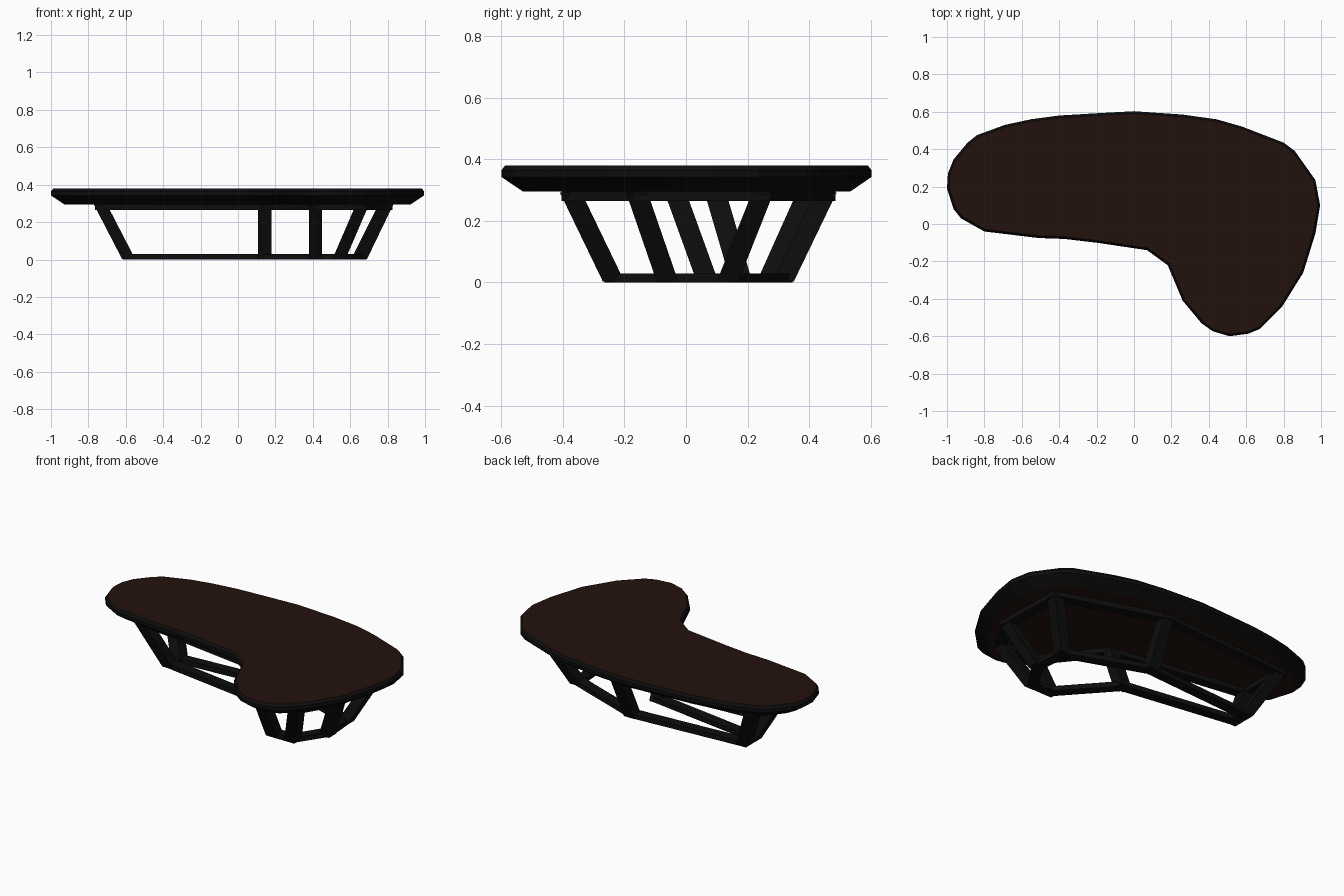
import bpy, bmesh
from mathutils import Vector

if "Cube" in bpy.data.objects:
    bpy.data.objects.remove(bpy.data.objects["Cube"])


def material(name, rgb):
    m = bpy.data.materials.new(name)
    m.diffuse_color = (*rgb, 1)
    m.use_nodes = True
    m.node_tree.nodes["Principled BSDF"].inputs["Base Color"].default_value = m.diffuse_color
    return m


black = material("black_metal", (0.004, 0.004, 0.004))
brown = material("dark_wood", (0.016, 0.006, 0.004))


def finish(name, bm, mats):
    bmesh.ops.recalc_face_normals(bm, faces=bm.faces)
    me = bpy.data.meshes.new(name)
    bm.to_mesh(me)
    bm.free()
    for m in mats:
        me.materials.append(m)
    ob = bpy.data.objects.new(name, me)
    bpy.context.collection.objects.link(ob)
    return ob


def inset(pts, dist):
    """Mitred inset of a clockwise outline."""
    out = []
    for i, p in enumerate(pts):
        a = (p - pts[i - 1]).normalized()
        b = (pts[(i + 1) % len(pts)] - p).normalized()
        na, nb = Vector((a.y, -a.x)), Vector((b.y, -b.x))
        out.append(p + (na + nb) * dist / (1 + na.dot(nb)))
    return out


# Kidney-shaped tabletop: one outline, stacked as inset rings
outline = [Vector(p) for p in [
    (0, .603), (.26, .585), (.44, .56), (.58, .52), (.80, .435), (.86, .39),
    (.97, .235), (.995, .10), (.97, -.05), (.905, -.26), (.79, -.445),
    (.675, -.56), (.61, -.587), (.51, -.6), (.42, -.573), (.36, -.53),
    (.26, -.41), (.18, -.22), (.07, -.14), (-.2, -.10), (-.37, -.08),
    (-.51, -.075), (-.80, -.04), (-.925, .03), (-.965, .08), (-1, .19),
    (-.995, .27), (-.965, .345), (-.89, .435), (-.84, .475), (-.69, .53),
    (-.55, .56), (-.40, .58), (-.2, .592)]]
bm = bmesh.new()
rings = []
for d, z in [(.07, .295), (0, .343), (0, .364), (.012, .38)]:
    rings.append([bm.verts.new((p.x, p.y, z)) for p in inset(outline, d)])
n = len(outline)
for lo, hi in zip(rings, rings[1:]):
    for i in range(n):
        j = (i + 1) % n
        bm.faces.new((lo[i], lo[j], hi[j], hi[i]))
for cap in (rings[0], rings[-1]):
    bm.faces.new(cap).material_index = 1
finish("tabletop", bm, [black, brown])

# Frame corners: foot (x, y) and head (x, y), going round the base
corners = [
    ((-.585, .265), (-.735, .395)),
    ((.145, .315), (.145, .455)),
    ((.64, .135), (.785, .25)),
    ((.655, -.06), (.795, -.16)),
    ((.54, -.235), (.665, -.375)),
    ((.415, -.235), (.415, -.375)),
    ((.143, .07), (.143, -.035)),
    ((-.585, .18), (-.735, .095))]


def prism(name, low, high):
    """Box between two four-cornered loops."""
    bm = bmesh.new()
    a = [bm.verts.new(p) for p in low]
    b = [bm.verts.new(p) for p in high]
    bm.faces.new(a)
    bm.faces.new(b)
    for i in range(4):
        j = (i + 1) % 4
        bm.faces.new((a[i], a[j], b[j], b[i]))
    finish(name, bm, [black])


# Slanted legs
W = .035
square = [(-W, -W), (W, -W), (W, W), (-W, W)]
for k, (f, h) in enumerate(corners):
    prism(f"leg_{k + 1}",
          [(f[0] + x, f[1] + y, .003) for x, y in square],
          [(h[0] + x, h[1] + y, .293) for x, y in square])

# Bottom and top rails joining the legs
for level, label, z0, z1 in [(0, "bottom_rail", 0, .03), (1, "top_rail", .265, .296)]:
    ring = [Vector(c[level]) for c in corners]
    outer, inner = inset(ring, -.03), inset(ring, .03)
    for k in range(len(ring)):
        j = (k + 1) % len(ring)
        quad = [outer[k], outer[j], inner[j], inner[k]]
        prism(f"{label}_{k + 1}",
              [(p.x, p.y, z0) for p in quad], [(p.x, p.y, z1) for p in quad])
